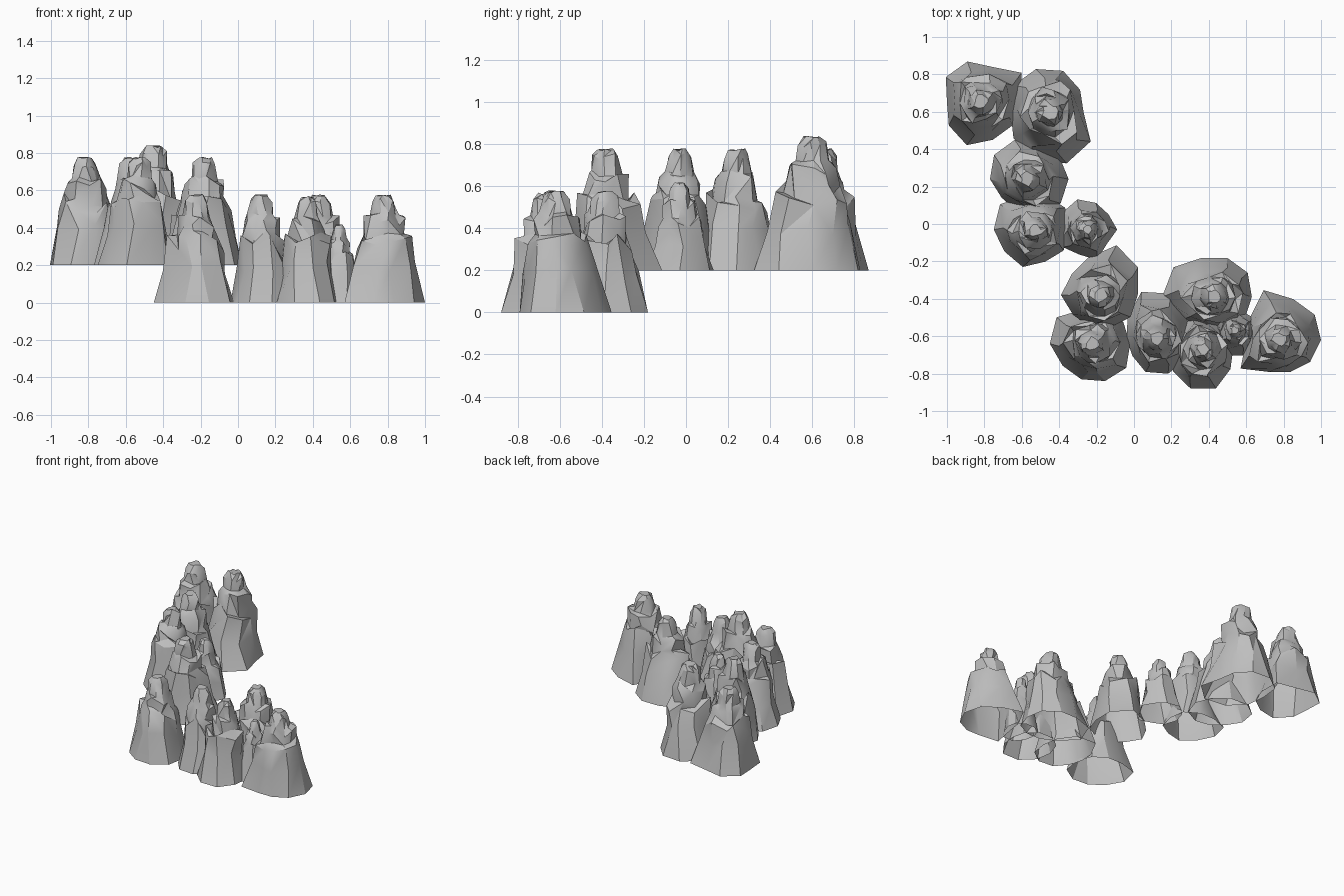
import bpy, bmesh, random
from math import cos, sin, pi

cube = bpy.data.objects.get("Cube")
if cube:
    bpy.data.objects.remove(cube)

stone = bpy.data.materials.new("grey stone")
stone.use_nodes = True
colour = (0.52, 0.52, 0.52, 1)
stone.diffuse_color = colour
stone.node_tree.nodes["Principled BSDF"].inputs["Base Color"].default_value = colour

# Ring profile: height, radius, height jitter, radius jitter (all relative)
PROFILE = [
    (0, 1, 0, 0),            # foot
    (.32, .78, .07, .05),    # skirt
    (.56, .67, .09, .08),    # jagged rim of the skirt
    (.6, .54, .07, .05),     # ledge
    (.75, .48, .06, .07),    # upper wall
    (.8, .35, .03, .04),     # second ledge
    (.93, .29, .03, .04),    # crown
    (.99, .17, .01, .04),    # tip
]


def make_spire(name, px, py, base, top, foot, seed):
    """Open-bottomed rock: a lobed foot that narrows in jagged ledges to a blunt peak."""
    rng = random.Random(seed)
    sides = len(foot)
    mean = sum(foot) / sides
    bm = bmesh.new()
    rings = []
    for h, r, dh, dr in PROFILE:
        ring = []
        for i, lobe in enumerate(foot):
            # Lobes fade towards the round peak
            radius = (lobe + (mean - lobe) * h) * r + mean * rng.uniform(-dr, dr)
            a = 2 * pi * i / sides + rng.uniform(-.2, .2) * min(1, 3 * h)
            z = base + (top - base) * (h + rng.uniform(-dh, dh))
            ring.append(bm.verts.new((px + radius * cos(a), py + radius * sin(a), z)))
        rings.append(ring)

    # Walls: quads on the skirt, broken triangles above it
    for level, (low, high) in enumerate(zip(rings, rings[1:])):
        for i in range(sides):
            j = (i + 1) % sides
            a, b, c, d = low[i], low[j], high[j], high[i]
            if level == 0:
                bm.faces.new((a, b, c, d))
            elif rng.random() < .5:
                bm.faces.new((a, b, c))
                bm.faces.new((a, c, d))
            else:
                bm.faces.new((a, b, d))
                bm.faces.new((b, c, d))
    bm.faces.new(rings[-1])

    mesh = bpy.data.meshes.new(name)
    bm.to_mesh(mesh)
    bm.free()
    mesh.materials.append(stone)
    spire = bpy.data.objects.new(name, mesh)
    bpy.context.collection.objects.link(spire)
    bpy.ops.object.select_all(action="DESELECT")
    spire.select_set(True)
    bpy.context.view_layer.objects.active = spire
    bpy.ops.object.shade_smooth_by_angle(angle=pi / 6)


# Peak x, y, top height, then foot lobes counter-clockwise from +x
UPPER = [
    (-.82, .65, .78, (.22, .27, .2, .23, .23, .18, .21, .24, .21, .21)),
    (-.45, .6, .84, (.18, .2, .23, .24, .24, .21, .24, .27, .29, .27)),
    (-.57, .24, .78, (.22, .21, .21, .22, .22, .2, .17, .18, .2, .22)),
    (-.53, -.03, .78, (.18, .2, .19, .19, .23, .22, .2, .21, .18, .19)),
    (-.25, -.03, .62, (.16, .14, .15, .17, .16, .16, .16, .14, .17, .13)),
    (-.18, -.38, .78, (.2, .25, .28, .21, .19, .21, .18, .18, .18, .2)),
]
LOWER = [
    (-.22, -.64, .58, (.2, .2, .19, .19, .24, .23, .2, .2, .21, .22)),
    (.12, -.61, .58, (.18, .2, .25, .26, .19, .16, .16, .19, .2, .2)),
    (.43, -.39, .58, (.2, .22, .22, .22, .27, .28, .2, .18, .18, .2)),
    (.37, -.67, .57, (.16, .17, .18, .18, .18, .18, .2, .22, .22, .18)),
    (.54, -.57, .42, (.11, .12, .11, .11, .12, .11, .12, .14, .14, .11)),
    (.78, -.62, .58, (.22, .23, .23, .28, .2, .18, .26, .18, .18, .2)),
]
for label, base, group in (("upper", .2, UPPER), ("lower", 0, LOWER)):
    for n, (x, y, top, foot) in enumerate(group, 1):
        name = f"{label}_rock_spire_{n}"
        make_spire(name, x, y, base, top, foot, name)
